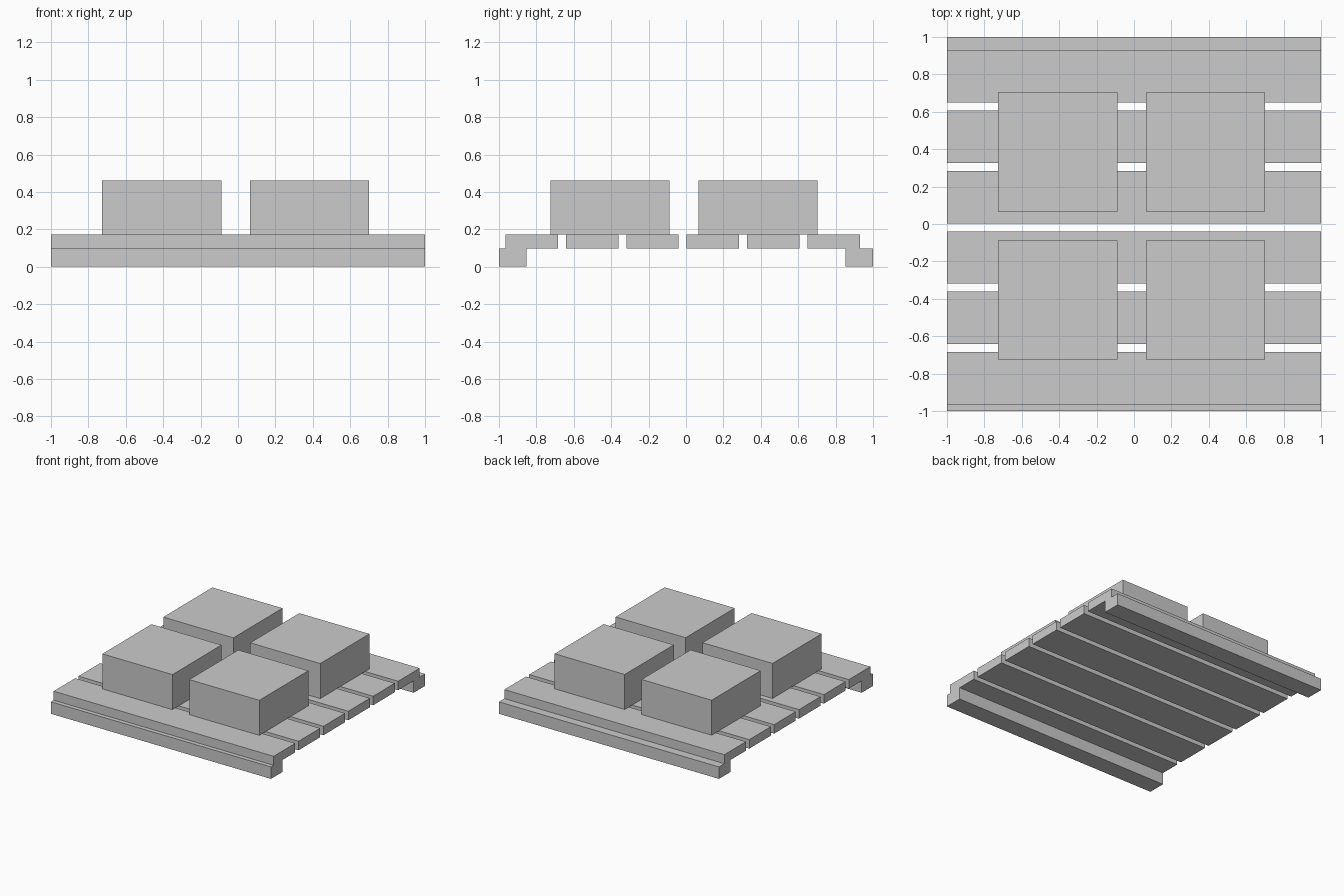
import bpy
import bmesh
from mathutils import Vector

if "Cube" in bpy.data.objects:
    bpy.data.objects.remove(bpy.data.objects["Cube"])


def box(name, lo, hi):
    """Axis-aligned box between two corners, with its origin at the centre."""
    lo, hi = Vector(lo), Vector(hi)
    bm = bmesh.new()
    bmesh.ops.create_cube(bm, size=1)
    bmesh.ops.scale(bm, vec=hi - lo, verts=bm.verts)
    mesh = bpy.data.meshes.new(name)
    bm.to_mesh(mesh)
    bm.free()
    obj = bpy.data.objects.new(name, mesh)
    obj.location = (lo + hi) / 2
    bpy.context.collection.objects.link(obj)
    return obj


RUNNER_TOP, SLAT_TOP, CRATE_TOP = 0.098, 0.172, 0.46

# Two runners under the front and back edges
box("front_runner", (-1, -1, 0), (1, -0.852, RUNNER_TOP))
box("back_runner", (-1, 0.852, 0), (1, 1, RUNNER_TOP))

# Six evenly spaced deck slats
SLAT_WIDTH, SLAT_PITCH, SLAT_START = 0.28, 0.323, -0.965
for i in range(6):
    y = SLAT_START + i * SLAT_PITCH
    box(f"slat_{i + 1}", (-1, y, RUNNER_TOP), (1, y + SLAT_WIDTH, SLAT_TOP))

# Four crates in a two by two grid, slightly off centre
CRATE_SIZE = 0.637
for row, y in (("front", -0.724), ("back", 0.067)):
    for side, x in (("left", -0.726), ("right", 0.064)):
        box(f"{row}_{side}_crate", (x, y, SLAT_TOP),
            (x + CRATE_SIZE, y + CRATE_SIZE, CRATE_TOP))
